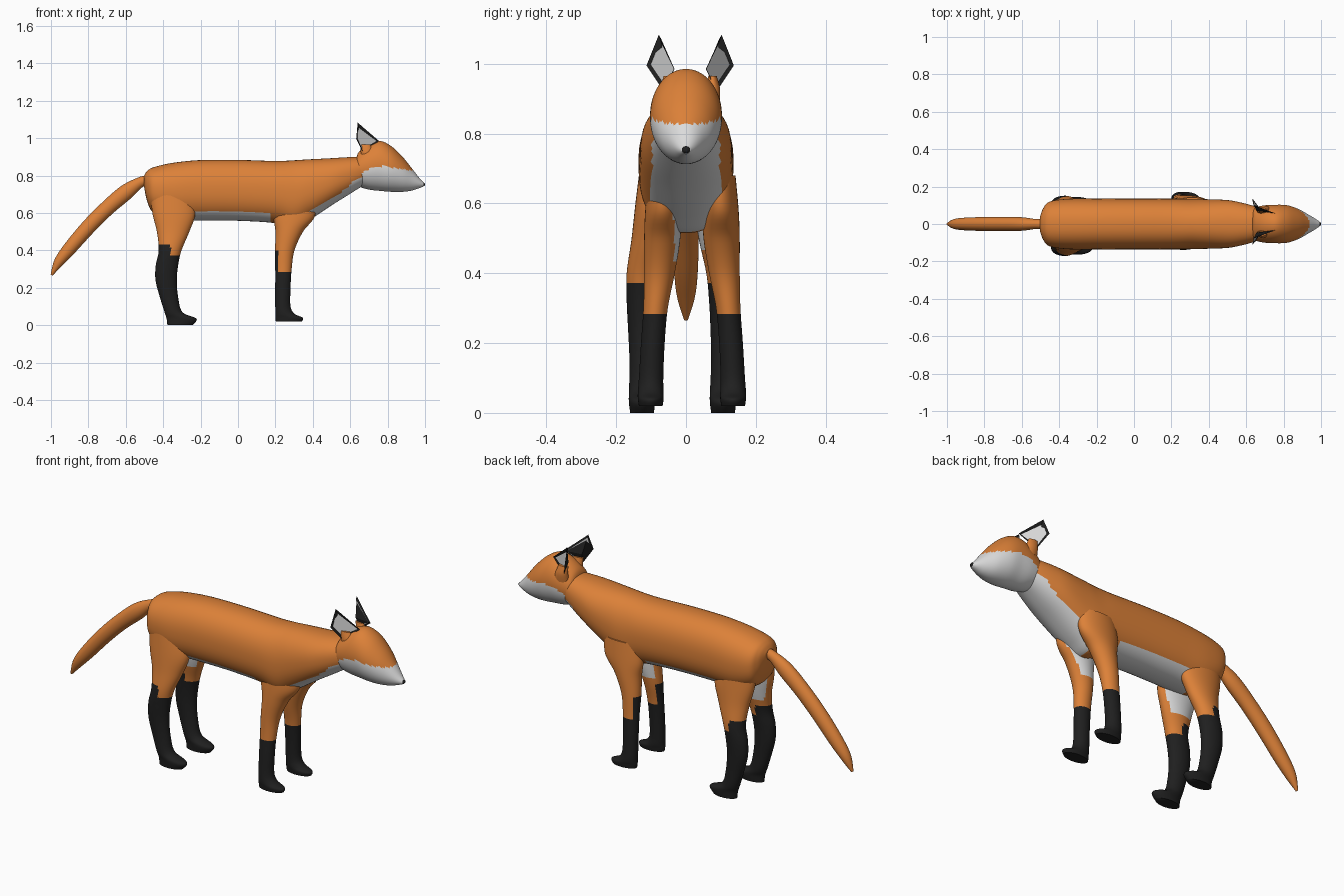
import bpy, bmesh, math
from mathutils import Vector

if "Cube" in bpy.data.objects:
    bpy.data.objects.remove(bpy.data.objects["Cube"])


def material(name, rgb):
    m = bpy.data.materials.new(name)
    m.diffuse_color = (*rgb, 1)
    m.use_nodes = True
    m.node_tree.nodes["Principled BSDF"].inputs["Base Color"].default_value = m.diffuse_color
    return m


ORANGE, WHITE, BLACK = 0, 1, 2
MATS = [material("orange_fur", (0.72, 0.22, 0.04)),
        material("white_fur", (0.72, 0.72, 0.72)),
        material("black_fur", (0.014, 0.014, 0.014))]


def finish(bm, name, rule, angle=60):
    """Colour faces by rule(centre, normal) and make a smooth object."""
    bmesh.ops.recalc_face_normals(bm, faces=bm.faces)
    bm.normal_update()
    if rule:
        for f in bm.faces:
            f.material_index = rule(f.calc_center_median(), f.normal)
    me = bpy.data.meshes.new(name)
    bm.to_mesh(me)
    bm.free()
    for m in MATS:
        me.materials.append(m)
    ob = bpy.data.objects.new(name, me)
    bpy.context.collection.objects.link(ob)
    bpy.ops.object.select_all(action='DESELECT')
    ob.select_set(True)
    bpy.context.view_layer.objects.active = ob
    bpy.ops.object.shade_smooth_by_angle(angle=math.radians(angle))
    return ob


def spline(pts, steps):
    """Catmull-Rom interpolation through tuples of any length."""
    out = []
    for i in range(len(pts) - 1):
        p0, p1, p2, p3 = (pts[max(i - 1, 0)], pts[i], pts[i + 1],
                          pts[min(i + 2, len(pts) - 1)])
        for k in range(steps):
            t = k / steps
            out.append([0.5 * (2 * b + (c - a) * t + (2 * a - 5 * b + 4 * c - d) * t * t
                               + (3 * b - a - 3 * c + d) * t ** 3)
                        for a, b, c, d in zip(p0, p1, p2, p3)])
    out.append(list(pts[-1]))
    return out


def loft(name, rings, rule, sides=48, steps=6, power=2.0):
    """Rings are (x, y, z, half width in y, half width along tilt, tilt degrees)."""
    bm = bmesh.new()
    loops = []
    for x, y, z, a, b, tilt in spline(rings, steps):
        t = math.radians(tilt)
        v_dir = Vector((math.cos(t), 0, math.sin(t)))
        loop = []
        for i in range(sides):
            w = 2 * math.pi * (i + 0.5) / sides
            c, s = math.cos(w), math.sin(w)
            c = math.copysign(abs(c) ** (2 / power), c)
            s = math.copysign(abs(s) ** (2 / power), s)
            loop.append(bm.verts.new(Vector((x, y + a * c, z)) + v_dir * (b * s)))
        loops.append(loop)
    for l0, l1 in zip(loops, loops[1:]):
        for i in range(sides):
            j = (i + 1) % sides
            bm.faces.new((l0[i], l0[j], l1[j], l1[i]))
    bm.faces.new(loops[0])
    bm.faces.new(loops[-1])
    return finish(bm, name, rule)


def upright(profile):
    """(x, top, bottom, half width) -> rings along x."""
    return [(x, 0, (t + b) / 2, w, (t - b) / 2, 90) for x, t, b, w in profile]


# Body with pale belly and chest
def body_colour(c, n):
    belly = -0.32 < c.x < 0.18 and abs(c.y) < 0.115 and c.z < 0.605
    chest = 0.32 < c.x and abs(c.y) < 0.098 and n.z < -0.3
    return WHITE if belly or chest else ORANGE


loft("body", upright([
    (-0.502, 0.80, 0.74, 0.04), (-0.485, 0.825, 0.66, 0.085), (-0.45, 0.845, 0.60, 0.12),
    (-0.35, 0.868, 0.56, 0.135), (-0.2, 0.883, 0.56, 0.136), (0, 0.884, 0.558, 0.136),
    (0.2, 0.878, 0.545, 0.136), (0.3, 0.882, 0.515, 0.135), (0.38, 0.887, 0.56, 0.133),
    (0.5, 0.893, 0.64, 0.128), (0.58, 0.898, 0.69, 0.113), (0.66, 0.90, 0.74, 0.09),
    (0.70, 0.90, 0.76, 0.07)]), body_colour, power=2.3)


# Head with white muzzle and cheeks
def head_colour(c, n):
    line = min(0.80 + 0.6 * (c.x - 0.64), 0.85, 0.85 - 0.15 * (c.x - 0.78))
    return WHITE if c.z < line and c.x > 0.642 else ORANGE


loft("head", upright([
    (0.63, 0.88, 0.77, 0.075), (0.645, 0.925, 0.743, 0.088), (0.70, 0.968, 0.725, 0.10),
    (0.76, 0.985, 0.718, 0.103), (0.82, 0.957, 0.713, 0.10), (0.88, 0.90, 0.713, 0.08),
    (0.93, 0.838, 0.72, 0.052), (0.97, 0.787, 0.733, 0.028), (0.993, 0.762, 0.742, 0.012)]),
    head_colour, sides=64)

# Nose
bm = bmesh.new()
bmesh.ops.create_uvsphere(bm, u_segments=16, v_segments=10, radius=0.014)
for v in bm.verts:
    v.co = Vector((0.986 + v.co.x, v.co.y, 0.753 + v.co.z * 0.85))
finish(bm, "nose", lambda c, n: BLACK)

# Tail
loft("tail", [(-0.47, 0, 0.775, 0.03, 0.03, 105), (-0.52, 0, 0.765, 0.026, 0.028, 115),
              (-0.60, 0, 0.71, 0.036, 0.042, 128), (-0.70, 0, 0.625, 0.037, 0.041, 134),
              (-0.80, 0, 0.525, 0.037, 0.04, 138), (-0.90, 0, 0.41, 0.034, 0.036, 141),
              (-0.96, 0, 0.335, 0.026, 0.026, 143), (-0.997, 0, 0.268, 0.006, 0.006, 145)],
     lambda c, n: ORANGE)

# Legs: (z, x, half length, y, half width)
FRONT = [(0.68, 0.31, 0.11, 0.075, 0.05), (0.58, 0.30, 0.11, 0.082, 0.052),
         (0.50, 0.274, 0.074, 0.085, 0.052), (0.40, 0.25, 0.052, 0.093, 0.044),
         (0.30, 0.243, 0.044, 0.104, 0.035), (0.20, 0.24, 0.041, 0.112, 0.034),
         (0.10, 0.24, 0.041, 0.117, 0.035), (0.06, 0.252, 0.052, 0.118, 0.037),
         (0.04, 0.273, 0.074, 0.118, 0.037), (0.02, 0.272, 0.07, 0.118, 0.034)]
HIND = [(0.72, -0.36, 0.11, 0.07, 0.05), (0.60, -0.343, 0.115, 0.083, 0.052),
        (0.50, -0.347, 0.087, 0.096, 0.05), (0.40, -0.363, 0.061, 0.114, 0.046),
        (0.32, -0.38, 0.06, 0.118, 0.042), (0.24, -0.384, 0.057, 0.118, 0.038),
        (0.15, -0.369, 0.049, 0.117, 0.035), (0.07, -0.345, 0.048, 0.116, 0.037),
        (0.035, -0.302, 0.08, 0.116, 0.038), (0.0, -0.31, 0.068, 0.116, 0.034)]


def leg(name, side, shift, profile, sock, inner):
    """sock(c) is the height of the black; inner is the height above which the inside is white."""
    def colour(c, n):
        if c.z < sock(c):
            return BLACK
        return WHITE if n.y * side < -0.75 and c.z > inner else ORANGE
    loft(name, [(x, side * y + shift, z, w, l, 0) for z, x, l, y, w in profile],
         colour, sides=40)


for side, label in ((-1, "right"), (1, "left")):
    leg("front_leg_" + label, side, 0.017, FRONT,
        lambda c: 0.40 if c.x < 0.215 else 0.285, 0.43 if side < 0 else 9)
    leg("hind_leg_" + label, side, -0.01, HIND,
        lambda c: 0.43 if c.x < -0.36 else 0.37, 0.47)

    # Ear: kite-shaped black cup with a pale inset, on a short orange base
    def place(x, y, z):
        return Vector((x, side * y + 0.012, z))
    bm = bmesh.new()
    rim = [bm.verts.new(place(*p)) for p in ((0.64, 0.09, 1.083), (0.632, 0.125, 0.995),
                                             (0.67, 0.075, 0.92), (0.754, 0.045, 0.985))]
    back = bm.verts.new(place(0.655, 0.058, 0.985))
    opening = bm.faces.new(rim)
    for i in range(4):
        bm.faces.new((rim[i], rim[(i + 1) % 4], back))
    bmesh.ops.recalc_face_normals(bm, faces=bm.faces)
    for f in bm.faces:
        f.material_index = BLACK
    bmesh.ops.inset_individual(bm, faces=[opening], thickness=0.012, depth=-0.006)
    opening.material_index = WHITE
    finish(bm, "ear_" + label, None, 25)
    loft("ear_base_" + label, [(*place(0.70, 0.055, 0.88), 0.028, 0.045, 0),
                               (*place(0.69, 0.064, 0.925), 0.022, 0.034, 0),
                               (*place(0.68, 0.064, 0.965), 0.012, 0.028, 0)],
         lambda c, n: ORANGE, sides=24)
